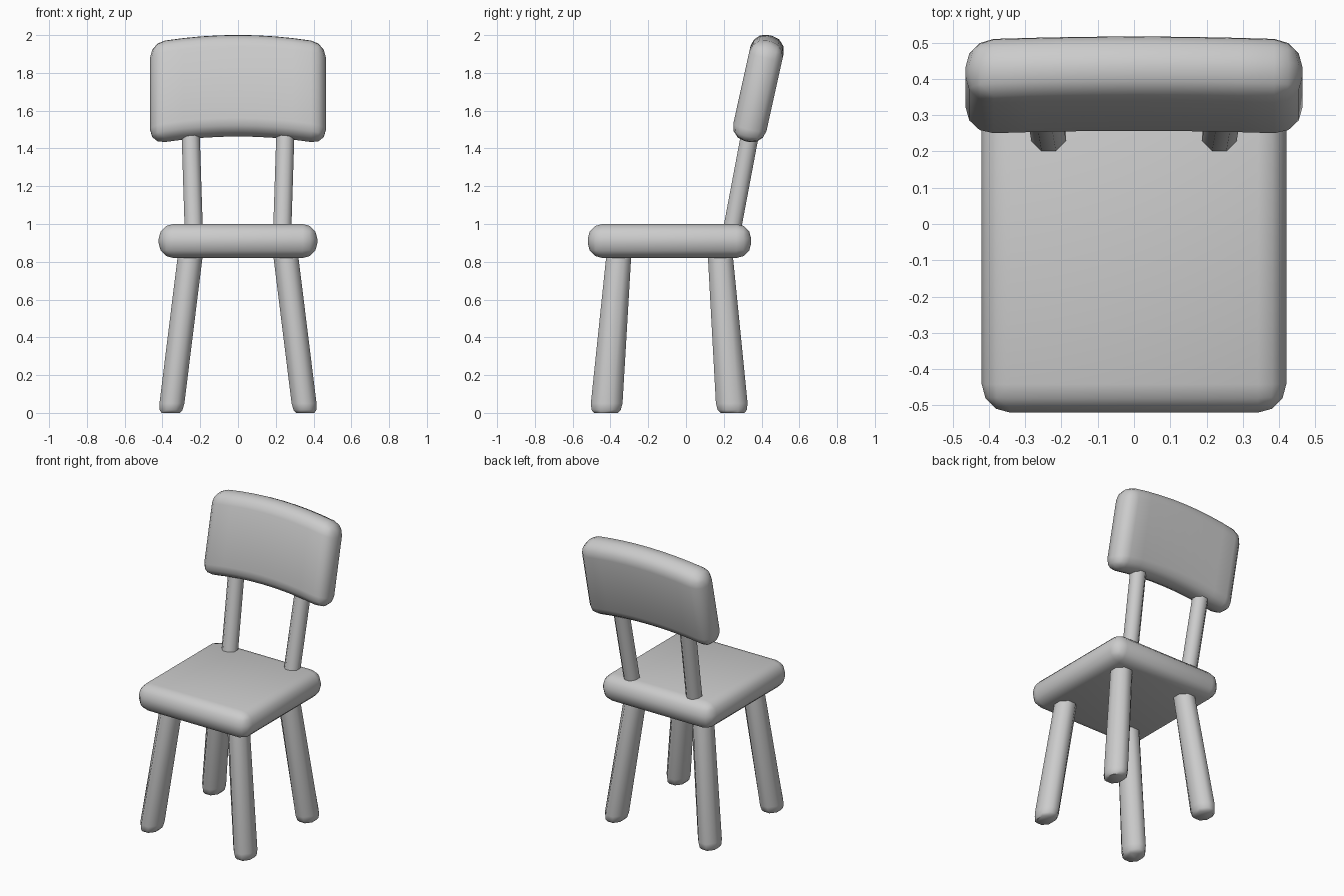
import bpy, bmesh
from math import cos, sin, pi, radians
from mathutils import Matrix

if "Cube" in bpy.data.objects:
    bpy.data.objects.remove(bpy.data.objects["Cube"])

SIDES = 8


def finish(bm, name):
    bmesh.ops.recalc_face_normals(bm, faces=bm.faces[:])
    mesh = bpy.data.meshes.new(name)
    bm.to_mesh(mesh)
    bm.free()
    for p in mesh.polygons:
        p.use_smooth = True
    mesh.set_sharp_from_angle(angle=radians(55))
    obj = bpy.data.objects.new(name, mesh)
    bpy.context.collection.objects.link(obj)
    return obj


def rounded_box(size, radius, slices=1):
    """Box centred on the origin, sliced along x, with rounded edges."""
    bm = bmesh.new()
    bmesh.ops.create_cube(bm, size=1, matrix=Matrix.Diagonal((*size, 1)))
    edges = [e for e in bm.edges if e.calc_face_angle(0) > 0.5]
    bmesh.ops.bevel(bm, geom=edges, offset=radius, segments=3,
                    profile=0.5, affect='EDGES', clamp_overlap=True)
    inner = size[0] / 2 - radius
    for i in range(1, slices):
        x = -inner + 2 * inner * i / slices
        bmesh.ops.bisect_plane(bm, geom=bm.verts[:] + bm.edges[:] + bm.faces[:],
                               plane_co=(x, 0, 0), plane_no=(1, 0, 0))
    return bm


def post(name, rings):
    """Loft octagonal rings given as (centre, half width x, half width y)."""
    bm = bmesh.new()
    k = 1 / cos(pi / SIDES)
    loops = []
    for (x, y, z), rx, ry in rings:
        angles = [2 * pi * (i + 0.5) / SIDES for i in range(SIDES)]
        loops.append([bm.verts.new((x + rx * k * cos(a), y + ry * k * sin(a), z))
                      for a in angles])
    for a, b in zip(loops, loops[1:]):
        for i in range(SIDES):
            j = (i + 1) % SIDES
            bm.faces.new((a[i], a[j], b[j], b[i]))
    bm.faces.new(loops[0][::-1])
    bm.faces.new(loops[-1])
    return finish(bm, name)


def leg(name, foot, top):
    """Splayed leg with a rounded foot, tapering in depth."""
    rings = []
    for z, s in ((0, 0.74), (0.015, 0.91), (0.05, 1), (0.88, 1)):
        t = z / 0.88
        x = foot[0] + (top[0] - foot[0]) * t
        y = foot[1] + (top[1] - foot[1]) * t
        rings.append(((x, y, z), 0.066 * s, (0.085 - 0.02 * t) * s))
    post(name, rings)


# Seat cushion slab
bm = rounded_box((0.84, 0.865, 0.18), 0.078)
bmesh.ops.translate(bm, verts=bm.verts[:], vec=(0, -0.0875, 0.91))
finish(bm, "seat")

# Arched, tilted backrest
bm = rounded_box((0.93, 0.18, 0.545), 0.078, slices=8)
for v in bm.verts:
    v.co.z -= 0.034 * (v.co.x / 0.41) ** 2
bmesh.ops.transform(bm, verts=bm.verts[:],
                    matrix=Matrix.Translation((0, 0.387, 1.732)) @ Matrix.Rotation(radians(-12.5), 4, 'X'))
finish(bm, "backrest")

# Legs and backrest supports, mirrored left and right
for side, s in (("left", -1), ("right", 1)):
    leg("front_leg_" + side, (s * 0.356, -0.424), (s * 0.247, -0.352))
    leg("back_leg_" + side, (s * 0.356, 0.246), (s * 0.247, 0.178))
    post("back_support_" + side, [((s * 0.233, 0.236, 0.93), 0.048, 0.048),
                                  ((s * 0.253, 0.353, 1.55), 0.048, 0.048)])
